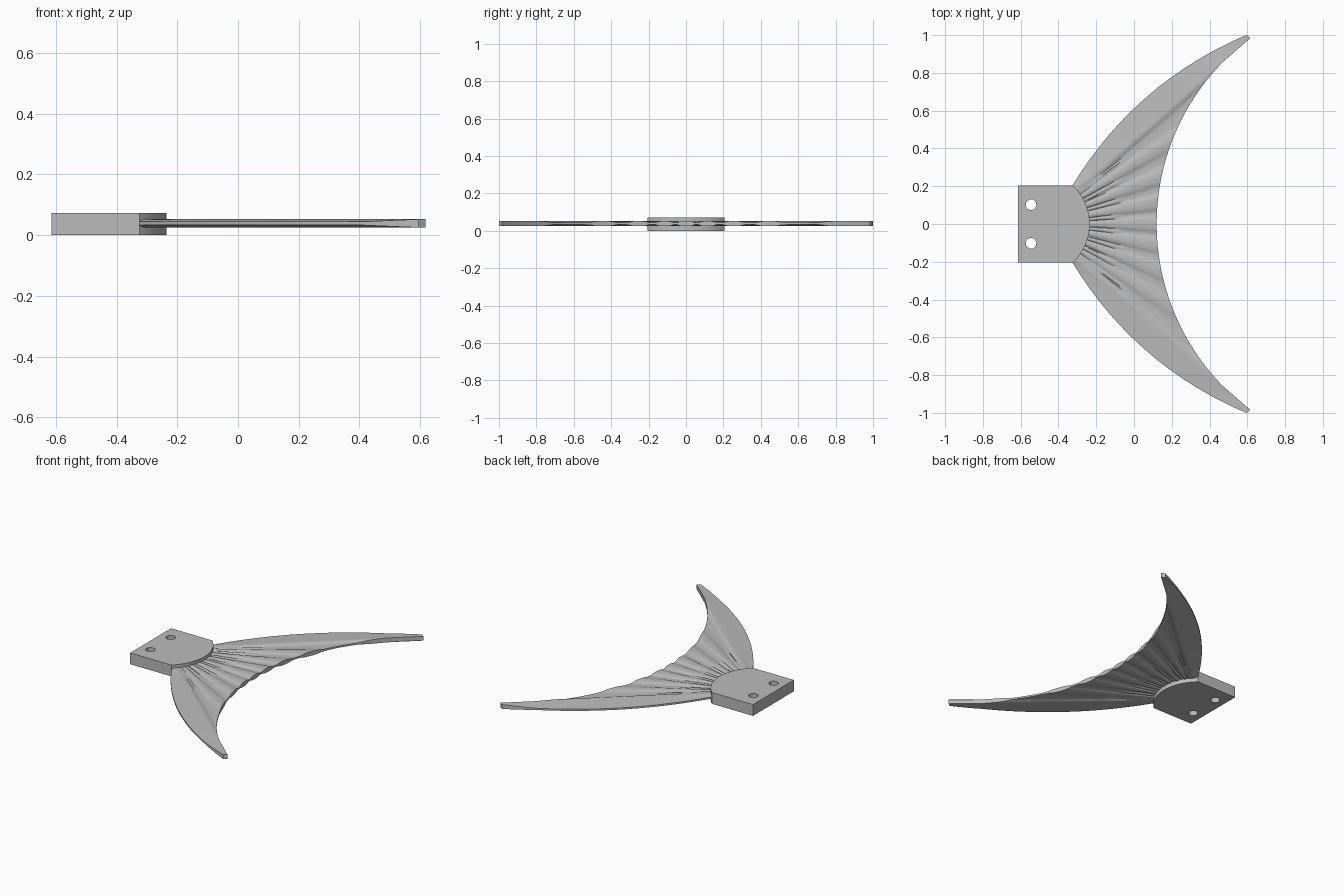
import bpy
import bmesh
from math import sin, cos, pi, atan2, sqrt, radians, floor
from mathutils import Vector

cube = bpy.data.objects.get("Cube")
if cube:
    bpy.data.objects.remove(cube, do_unlink=True)

grey = bpy.data.materials.new("light grey plastic")
grey.use_nodes = True
COLOR = (0.5, 0.5, 0.5, 1)
grey.diffuse_color = COLOR
grey.node_tree.nodes["Principled BSDF"].inputs["Base Color"].default_value = COLOR

HUB = Vector((-0.513, 0))      # the centre that all rays fan out from
HUB_R = 0.278
MID_Z = 0.0385                 # middle plane of the fin
RAY_H = 0.0138                 # half thickness on a ray
WEB_H = 0.0055                 # half thickness of the web


def finish(ob, angle=30):
    ob.data.materials.clear()
    ob.data.materials.append(grey)
    bpy.ops.object.select_all(action='DESELECT')
    ob.select_set(True)
    bpy.context.view_layer.objects.active = ob
    bpy.ops.object.shade_smooth_by_angle(angle=radians(angle))


def polar(center, r, a):
    return center + Vector((r * cos(a), r * sin(a)))


# Mounting block: rounded outline with two round bolt holes
def add_loop(curve, pts):
    s = curve.splines.new('POLY')
    s.points.add(len(pts) - 1)
    for p, co in zip(s.points, pts):
        p.co = (co.x, co.y, 0, 1)
    s.use_cyclic_u = True


half = radians(47.5)
outline = [Vector((-0.615, 0.205)), Vector((-0.615, -0.205))]
outline += [polar(HUB, HUB_R, -half + 2 * half * i / 32) for i in range(33)]
curve = bpy.data.curves.new("mounting_block", 'CURVE')
curve.dimensions = '2D'
curve.fill_mode = 'BOTH'
curve.extrude = 0.036
add_loop(curve, outline)
for y in (-0.102, 0.102):
    add_loop(curve, [polar(Vector((-0.545, y)), 0.028, 2 * pi * i / 32) for i in range(32)])
block = bpy.data.objects.new("mounting_block", curve)
block.location.z = 0.036
bpy.context.collection.objects.link(block)
bpy.ops.object.select_all(action='DESELECT')
block.select_set(True)
bpy.context.view_layer.objects.active = block
bpy.ops.object.convert(target='MESH')
finish(bpy.context.view_layer.objects.active)

# Fin layout: u counts rays from the middle (0) to the main ray (4) and leading edge (5)
RAY_Y = [0, 0.115, 0.255, 0.445, 0.985]
TRAIL_R = 1.225
LEAD_TIP = Vector((0.595, 1.0))


def trailing(y):
    return Vector((0.12 + TRAIL_R - sqrt(TRAIL_R ** 2 - y * y), y))


def ray_line(u):
    """Root and outer end of the line at fan position u."""
    f = max(u - 4, 0)
    i = min(int(floor(u)), 3)
    k = min(u, 4) - i
    end = trailing(RAY_Y[i] + (RAY_Y[i + 1] - RAY_Y[i]) * k)
    a = atan2(end.y, end.x - HUB.x)
    a += (half - a) * f
    return polar(HUB, HUB_R - 0.014 * (1 - f), a), end.lerp(LEAD_TIP, f)


def fin_point(u, t):
    a, b = ray_line(u)
    p = a.lerp(b, t)
    if u > 4:                  # bowed leading edge
        d = (b - a).normalized()
        p += Vector((-d.y, d.x)) * 0.39 * t * (1 - t) * (u - 4)
    return p


def distance(p, a, b):
    d = (b - a).normalized()
    return abs(d.x * (p.y - a.y) - d.y * (p.x - a.x))


def ridge(d, w):
    return sqrt(max(0, 1 - (d / w) ** 2))


def half_thickness(u, t):
    p = fin_point(u, t)
    best = 0
    for r in range(5):         # long rays widen towards the trailing edge
        w = 0.026 if r == 4 else 0.014 + 0.03 * t
        best = max(best, ridge(distance(p, *ray_line(r)), w))
    for r in (0.5, 1.5, 2.5, 3.25):   # short rays fade out part way
        if t < 0.55:
            w = 0.009
            best = max(best, 0.8 * ridge(distance(p, *ray_line(r)), w) * min(1, (0.55 - t) * 5))
    h = WEB_H + (RAY_H - WEB_H) * best
    if u > 4:                  # leading strip slopes down to its edge
        h = max(h, RAY_H - (RAY_H - WEB_H) * (u - 4) * min(1, (1 - t) * 6))
    return h


# Columns crowd around the rays
STEPS, ROWS = 18, 36
columns = []
for i in range(5):
    for j in range(STEPS):
        k = j / STEPS
        columns.append(i + k * k * (3 - 2 * k))
columns.append(5)
columns = [-u for u in reversed(columns[1:])] + columns

bm = bmesh.new()
sheets = []
for side in (1, -1):
    sheet = []
    for u in columns:
        line = []
        for j in range(ROWS + 1):
            t = j / ROWS
            p = fin_point(abs(u), t)
            y = p.y if u >= 0 else -p.y
            line.append(bm.verts.new((p.x, y, MID_Z + side * half_thickness(abs(u), t))))
        sheet.append(line)
    sheets.append(sheet)
top, bottom = sheets
last = len(columns) - 1
for i in range(last):
    for j in range(ROWS):
        for s in sheets:
            bm.faces.new((s[i][j], s[i][j + 1], s[i + 1][j + 1], s[i + 1][j]))
    for j in (0, ROWS):        # root and trailing edge walls
        bm.faces.new((top[i][j], top[i + 1][j], bottom[i + 1][j], bottom[i][j]))
for i in (0, last):            # leading edge walls
    for j in range(ROWS):
        bm.faces.new((top[i][j], top[i][j + 1], bottom[i][j + 1], bottom[i][j]))
bmesh.ops.recalc_face_normals(bm, faces=bm.faces)
mesh = bpy.data.meshes.new("tail_fin")
bm.to_mesh(mesh)
bm.free()
fin = bpy.data.objects.new("tail_fin", mesh)
bpy.context.collection.objects.link(fin)
finish(fin, 40)
